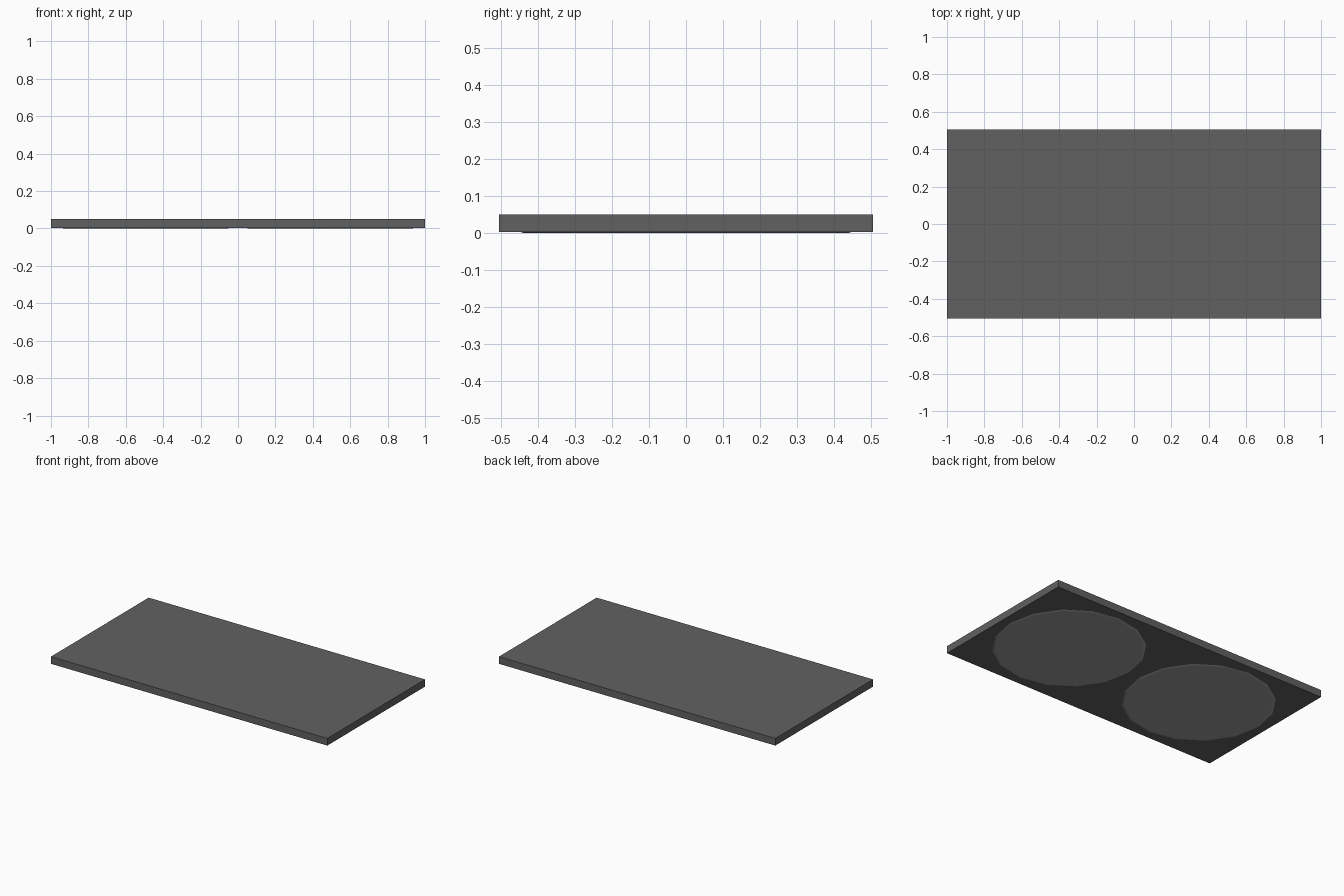
import bpy
import bmesh
from mathutils import Matrix

if "Cube" in bpy.data.objects:
    bpy.data.objects.remove(bpy.data.objects["Cube"])

PAD_H = 0.003   # how far the round pads stand out below the slab
TOP = 0.05


def make_object(name, bm, color):
    mesh = bpy.data.meshes.new(name)
    bm.to_mesh(mesh)
    bm.free()
    obj = bpy.data.objects.new(name, mesh)
    bpy.context.collection.objects.link(obj)
    mat = bpy.data.materials.new(name + "_grey")
    mat.diffuse_color = (color, color, color, 1)
    mat.use_nodes = True
    mat.node_tree.nodes["Principled BSDF"].inputs["Base Color"].default_value = mat.diffuse_color
    mesh.materials.append(mat)
    return obj


# Flat rectangular slab
bm = bmesh.new()
height = TOP - PAD_H
bmesh.ops.create_cube(
    bm, size=1,
    matrix=Matrix.Translation((0, 0, PAD_H + height / 2)) @ Matrix.Diagonal((2, 1.01, height, 1)))
make_object("slab", bm, 0.12)

# Two shallow 16-sided pads with a chamfered rim on the underside
for side, x in (("left", -0.493), ("right", 0.493)):
    bm = bmesh.new()
    bmesh.ops.create_cone(
        bm, cap_ends=True, segments=16, radius1=0.438, radius2=0.45,
        depth=PAD_H, matrix=Matrix.Translation((x, 0, PAD_H / 2)))
    make_object(side + "_round_pad", bm, 0.33)
